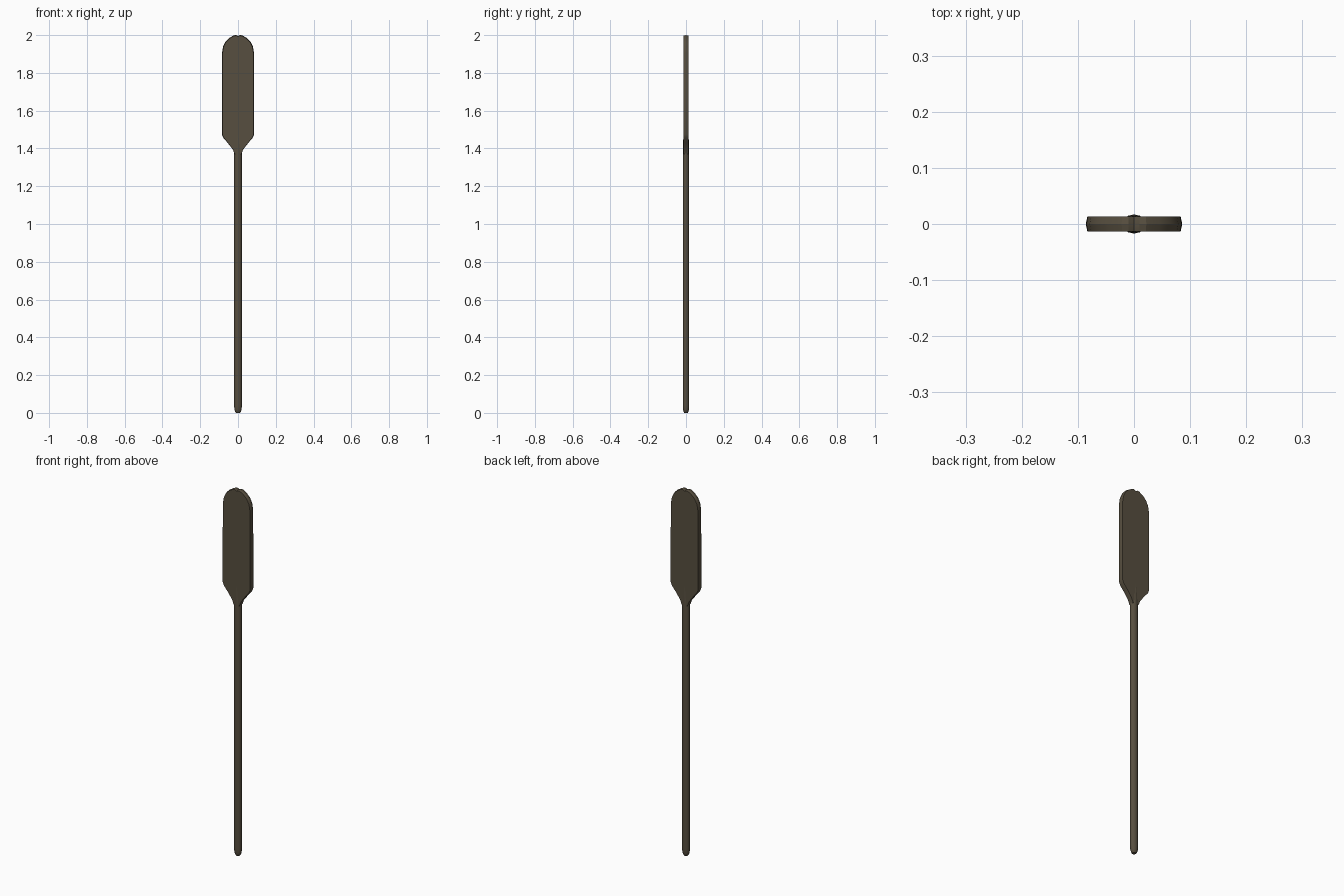
import bpy, bmesh, math

if "Cube" in bpy.data.objects:
    bpy.data.objects.remove(bpy.data.objects["Cube"])

wood = bpy.data.materials.new("dark brown wood")
wood.diffuse_color = (0.095, 0.077, 0.05, 1)
wood.use_nodes = True
wood.node_tree.nodes["Principled BSDF"].inputs["Base Color"].default_value = wood.diffuse_color


def make(name, rings, angle):
    """Skin a list of equal-length closed rings and cap both ends."""
    bm = bmesh.new()
    loops = [[bm.verts.new(p) for p in r] for r in rings]
    n = len(loops[0])
    for a, b in zip(loops, loops[1:]):
        for i in range(n):
            j = (i + 1) % n
            bm.faces.new((a[i], a[j], b[j], b[i]))
    bm.faces.new(loops[0])
    bm.faces.new(loops[-1])
    bmesh.ops.recalc_face_normals(bm, faces=bm.faces)
    me = bpy.data.meshes.new(name)
    bm.to_mesh(me)
    bm.free()
    me.materials.append(wood)
    ob = bpy.data.objects.new(name, me)
    bpy.context.collection.objects.link(ob)
    bpy.ops.object.select_all(action='DESELECT')
    ob.select_set(True)
    bpy.context.view_layer.objects.active = ob
    bpy.ops.object.shade_smooth_by_angle(angle=math.radians(angle))
    return ob


# Blade: mirrored half outline with a shallow notch at the tip, pointed rim
half = [(0.018, 1.37), (0.028, 1.395), (0.055, 1.43), (0.077, 1.455), (0.086, 1.475),
        (0.086, 1.69), (0.085, 1.905), (0.079, 1.94), (0.066, 1.966),
        (0.046, 1.985), (0.022, 1.999), (0.010, 2.0)]
outline = half + [(0, 1.995)] + [(-x, z) for x, z in reversed(half)]


def blade_ring(y, inset):
    k = 1 - inset / 0.086
    return [(x * k, y, z - (inset if z > 1.9 else 0)) for x, z in outline]


make("blade", [blade_ring(-0.0135, 0.003), blade_ring(0, 0), blade_ring(0.0135, 0.003)], 25)

# Shaft: oval pole, rounded at the foot, thinning into the blade
profile = [(0.0, 0.010, 0.009), (0.006, 0.015, 0.013), (0.018, 0.019, 0.016),
           (0.04, 0.021, 0.017), (1.24, 0.021, 0.017), (1.36, 0.0205, 0.016),
           (1.45, 0.018, 0.0145), (1.52, 0.012, 0.0125)]
make("shaft", [[(rx * math.cos(t * math.tau / 12), ry * math.sin(t * math.tau / 12), z)
                for t in range(12)] for z, rx, ry in profile], 40)
